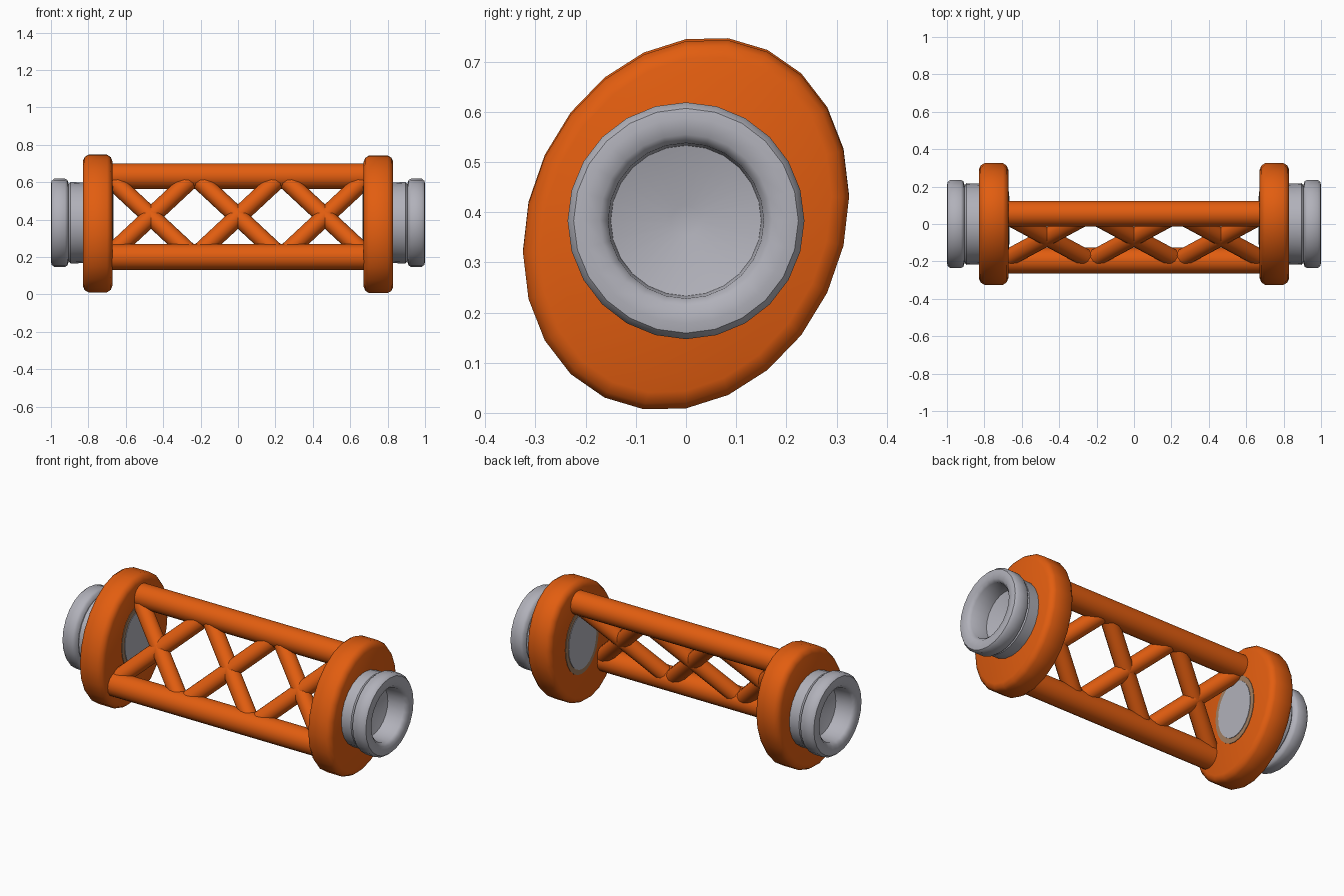
import bpy, bmesh, math
from mathutils import Vector

if "Cube" in bpy.data.objects:
    bpy.data.objects.remove(bpy.data.objects["Cube"])


def material(name, rgb):
    m = bpy.data.materials.new(name)
    m.diffuse_color = (*rgb, 1)
    m.use_nodes = True
    m.node_tree.nodes["Principled BSDF"].inputs["Base Color"].default_value = m.diffuse_color
    return m


ORANGE = material("orange", (0.76, 0.11, 0.005))
GREY = material("light grey", (0.44, 0.44, 0.49))
TAN = material("worn edge", (0.36, 0.21, 0.12))


def add_object(name, bm, mat):
    bmesh.ops.recalc_face_normals(bm, faces=bm.faces)
    me = bpy.data.meshes.new(name)
    bm.to_mesh(me)
    bm.free()
    ob = bpy.data.objects.new(name, me)
    bpy.context.collection.objects.link(ob)
    me.materials.append(mat)
    bpy.context.view_layer.objects.active = ob
    bpy.ops.object.select_all(action='DESELECT')
    ob.select_set(True)
    bpy.ops.object.shade_smooth_by_angle(angle=math.radians(42))
    return ob


def loft(name, rings, mat):
    """Skin a list of point rings and cap both ends."""
    bm = bmesh.new()
    vs = [[bm.verts.new(p) for p in r] for r in rings]
    n = len(vs[0])
    for a, b in zip(vs, vs[1:]):
        for i in range(n):
            j = (i + 1) % n
            bm.faces.new((a[i], a[j], b[j], b[i]))
    bm.faces.new(vs[0])
    bm.faces.new(vs[-1])
    return add_object(name, bm, mat)


def oval(x, ry, rz, cy, cz, skew=0.0, n=24):
    pts = []
    for i in range(n):
        t = 2 * math.pi * i / n
        pts.append((x, cy + ry * math.cos(t),
                    cz + rz * math.sin(t) + skew * math.cos(t)))
    return pts


def rod(name, a, b, r, n=12):
    a, b = Vector(a), Vector(b)
    d = (b - a).normalized()
    u = d.cross(Vector((0, 1, 0))).normalized()
    v = d.cross(u)
    ring = [r * (math.cos(2 * math.pi * i / n) * u + math.sin(2 * math.pi * i / n) * v)
            for i in range(n)]
    return loft(name, [[a + p for p in ring], [b + p for p in ring]], ORANGE)


for side, s in (("left", -1), ("right", 1)):
    # oval end flange with rounded rims
    cz = 0.379 if s < 0 else 0.375
    prof = [(0.672, 0.035), (0.68, 0.014), (0.70, 0.0), (0.80, 0.0), (0.82, 0.012), (0.83, 0.035)]
    loft(side + "_flange",
         [oval(s * x, 0.325 - d, 0.366 - d, 0, cz, 0.055) for x, d in prof], ORANGE)

    # stepped coupling with a blind bore
    prof = [(0.82, 0.215), (0.895, 0.218), (0.905, 0.207), (0.912, 0.228), (0.925, 0.236),
            (0.982, 0.236), (0.997, 0.224), (1.0, 0.205), (0.997, 0.172), (0.98, 0.155),
            (0.88, 0.15), (0.845, 0.03)]
    loft(side + "_coupling", [oval(s * x, r, r, 0, 0.383) for x, r in prof], GREY)

    # hub face showing on the inner side of the flange, with its worn edge
    loft(side + "_worn_edge", [oval(s * x, 0.155, 0.195, 0.02, 0.39) for x in (0.675, 0.669)], TAN)
    loft(side + "_hub_face", [oval(s * x, 0.13, 0.165, 0.02, 0.39) for x in (0.675, 0.666)], GREY)

# two long chords, the lower one set toward the front
TOP = (0.055, 0.632)
LOW = (-0.195, 0.20)
for name, (y, z) in (("top_chord", TOP), ("bottom_chord", LOW)):
    rod(name, (-0.70, y, z), (0.70, y, z), 0.069, 16)

# crossed braces in the tilted plane between the chords
for k in (-1, 0, 1):
    c = 0.465 * k
    for d in (-1, 1):
        rod("brace", (c - d * 0.232, *TOP), (c + d * 0.232, *LOW), 0.048)
